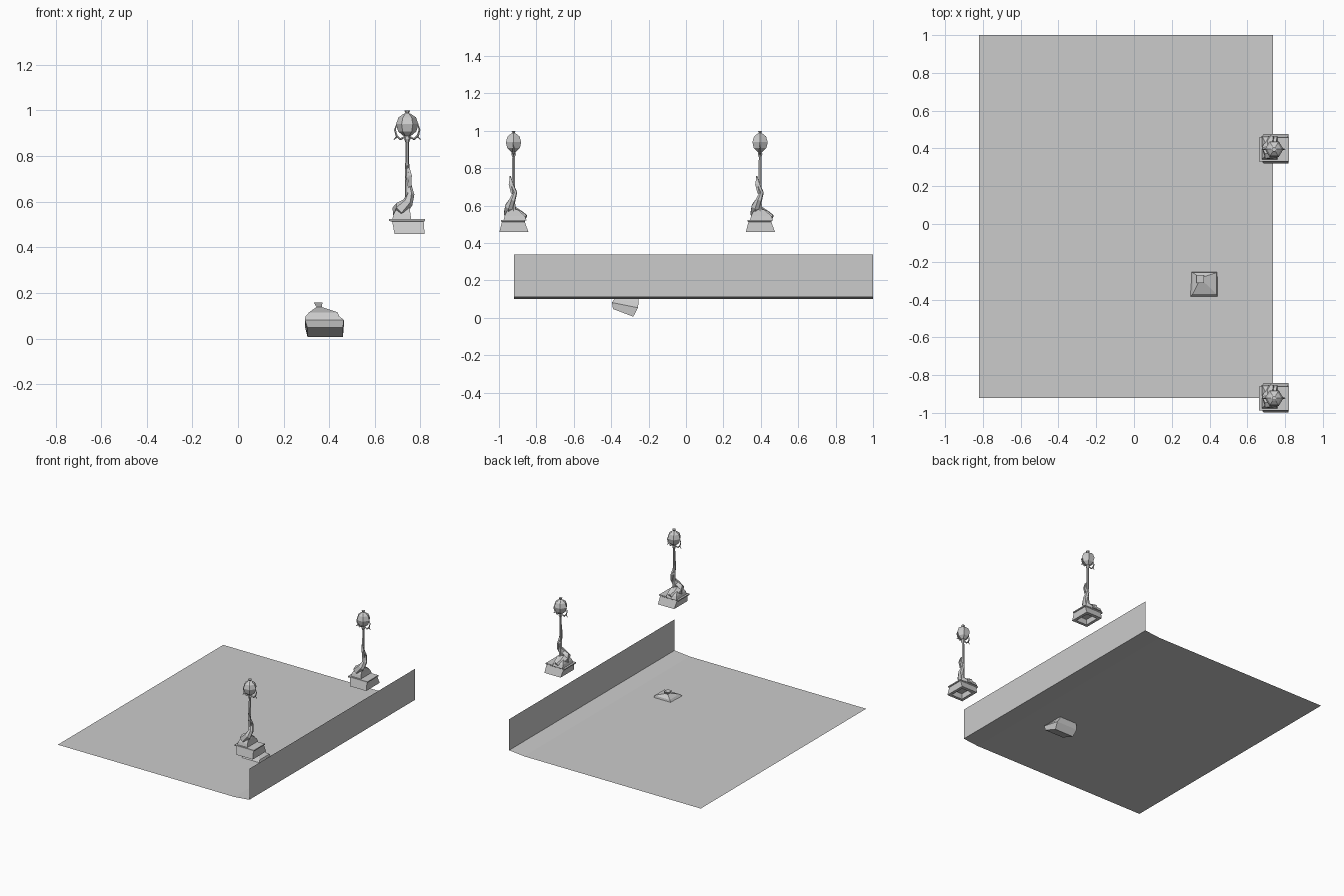
import bpy, bmesh, math
from mathutils import Vector

cube = bpy.data.objects.get("Cube")
if cube:
    bpy.data.objects.remove(cube, do_unlink=True)

grey = bpy.data.materials.new("plain grey")
grey.use_nodes = True
GREY = (0.6, 0.6, 0.6, 1)
grey.diffuse_color = GREY
grey.node_tree.nodes["Principled BSDF"].inputs["Base Color"].default_value = GREY


def finish(name, bm, at=(0, 0, 0), fix_normals=True):
    if fix_normals:
        bmesh.ops.recalc_face_normals(bm, faces=bm.faces)
    mesh = bpy.data.meshes.new(name)
    bm.to_mesh(mesh)
    bm.free()
    mesh.materials.append(grey)
    obj = bpy.data.objects.new(name, mesh)
    obj.location = at
    bpy.context.collection.objects.link(obj)
    return obj


def loft(bm, rings, cap_start=True, cap_end=True):
    """Skin a list of equal-length point rings."""
    rows = [[bm.verts.new(p) for p in ring] for ring in rings]
    n = len(rows[0])
    for a, b in zip(rows, rows[1:]):
        for i in range(n):
            j = (i + 1) % n
            bm.faces.new((a[i], a[j], b[j], b[i]))
    if cap_start:
        bm.faces.new(rows[0][::-1])
    if cap_end:
        bm.faces.new(rows[-1])


def turned(profile, sides, squash=1.0):
    """Rings for a turned shape from (radius, z) pairs."""
    angles = [math.tau * i / sides for i in range(sides)]
    return [[(r * math.cos(a), r * squash * math.sin(a), z) for a in angles]
            for r, z in profile]


def tube(bm, path, radii, sides):
    """Tapered tube along a path of points."""
    pts = [Vector(p) for p in path]
    rings = []
    for i, p in enumerate(pts):
        d = (pts[min(i + 1, len(pts) - 1)] - pts[max(i - 1, 0)]).normalized()
        side = d.cross(Vector((0.3, 1, 0.2))).normalized()
        up = d.cross(side)
        rings.append([p + radii[i] * (side * math.cos(a) + up * math.sin(a))
                      for a in (math.tau * k / sides for k in range(sides))])
    loft(bm, rings)


def rect(x0, x1, y0, y1, z, tilt=0.0):
    """Rectangle ring, z falling towards +y by the tilt."""
    ym = (y0 + y1) / 2
    return [(x, y, z - tilt * (y - ym))
            for x, y in ((x0, y0), (x1, y0), (x1, y1), (x0, y1))]


# Ground sheet: flat floor, gentle ramp, upright wall
bm = bmesh.new()
profile = [(-0.82, 0.10), (0.615, 0.10), (0.737, 0.112), (0.737, 0.34)]
rows = [[bm.verts.new((x, y, z)) for y in (-0.92, 1.0)] for x, z in profile]
for a, b in zip(rows, rows[1:]):
    bm.faces.new((a[0], b[0], b[1], a[1]))
finish("ground_and_wall", bm, fix_normals=False)

# Tied sack, tipped and half sunk in the floor
bm = bmesh.new()
loft(bm, [
    rect(0.305, 0.460, -0.390, -0.282, 0.027, 0.38),
    rect(0.293, 0.464, -0.396, -0.257, 0.068, 0.20),
    rect(0.296, 0.444, -0.385, -0.253, 0.092, 0.08),
    rect(0.312, 0.436, -0.370, -0.258, 0.115),
    rect(0.344, 0.368, -0.305, -0.280, 0.138),
    rect(0.332, 0.370, -0.312, -0.270, 0.158),
])
finish("sack", bm)


def lamp(prefix, at):
    # Plinth, open underneath, with a thin cap slab
    bm = bmesh.new()
    loft(bm, [
        rect(-0.035, 0.055, -0.055, 0.055, 0.50),
        rect(-0.035, 0.055, -0.055, 0.055, 0.459),
        rect(-0.056, 0.076, -0.076, 0.080, 0.459),
        rect(-0.066, 0.072, -0.062, 0.060, 0.513),
        rect(-0.080, 0.078, -0.066, 0.062, 0.515),
        rect(-0.080, 0.078, -0.066, 0.062, 0.523),
    ])
    finish(prefix + "_plinth", bm, at)

    # Post with a small collar
    bm = bmesh.new()
    loft(bm, turned([(0.014, 0.52), (0.010, 0.62), (0.008, 0.86),
                     (0.014, 0.875), (0.012, 0.893)], 6))
    finish(prefix + "_post", bm, at)

    # Faceted globe with finial
    bm = bmesh.new()
    loft(bm, turned([(0.016, 0.888), (0.040, 0.908), (0.049, 0.940),
                     (0.038, 0.970), (0.016, 0.985), (0.007, 0.988),
                     (0.013, 1.000)], 6, 0.97))
    finish(prefix + "_globe", bm, at)

    # Curled brackets either side of the globe
    bm = bmesh.new()
    for s in (-1, 1):
        tube(bm, [(0.008 * s, 0, 0.885), (0.030 * s, 0, 0.874),
                  (0.047 * s, 0, 0.890), (0.054 * s, 0, 0.915),
                  (0.047 * s, 0, 0.938)],
             [0.004, 0.005, 0.005, 0.004, 0.002], 4)
        tube(bm, [(0.045 * s, 0, 0.886), (0.058 * s, 0, 0.872)], [0.004, 0.002], 4)
    finish(prefix + "_brackets", bm, at)

    # Fish coiled at the foot, its tail wound up the post
    bm = bmesh.new()
    tube(bm, [(-0.012, 0.066, 0.538), (-0.022, 0.035, 0.550),
              (-0.034, 0.002, 0.560), (-0.026, -0.026, 0.570),
              (0.002, -0.024, 0.596), (0.015, -0.006, 0.630),
              (0.008, 0.008, 0.670), (0.004, -0.010, 0.710),
              (0.000, -0.018, 0.758)],
         [0.014, 0.026, 0.034, 0.032, 0.024, 0.017, 0.012, 0.012, 0.003], 6)
    finish(prefix + "_fish", bm, at)

    # Tail fin and low rock under the fish
    bm = bmesh.new()
    loft(bm, [rect(0.000, 0.018, -0.014, -0.004, 0.665),
              rect(0.006, 0.020, -0.026, -0.014, 0.715),
              rect(0.002, 0.010, -0.020, -0.014, 0.750)])
    finish(prefix + "_tail_fin", bm, at)
    bm = bmesh.new()
    loft(bm, [rect(-0.066, 0.018, -0.054, 0.070, 0.521),
              rect(-0.060, 0.014, -0.048, 0.060, 0.545),
              rect(-0.040, 0.010, -0.030, 0.020, 0.580)])
    finish(prefix + "_rock", bm, at)


lamp("front_lamp", (0.742, -0.922, 0))
lamp("back_lamp", (0.742, 0.396, 0))
